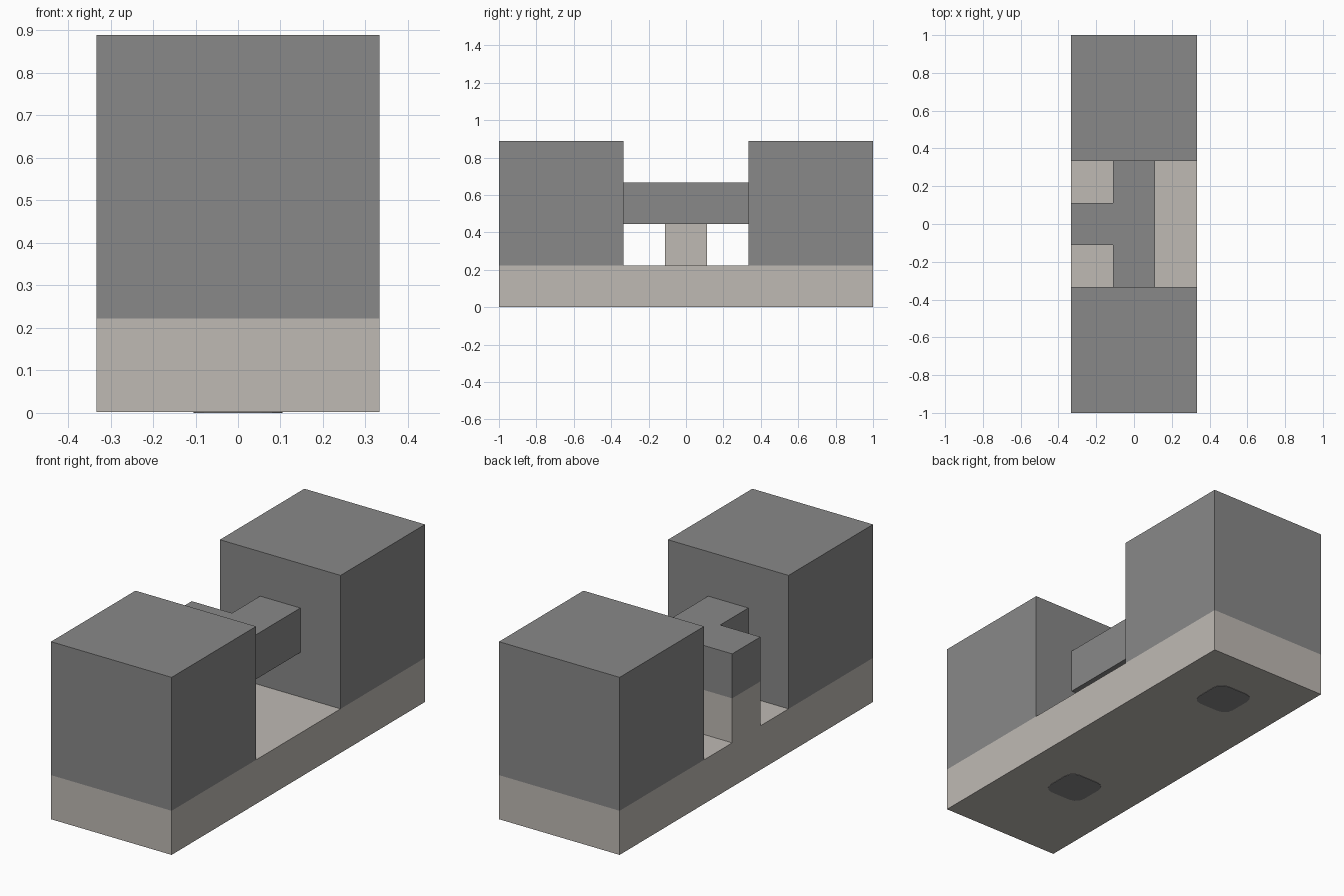
import bpy
import bmesh

cube = bpy.data.objects.get("Cube")
if cube:
    bpy.data.objects.remove(cube, do_unlink=True)

U = 2 / 9          # one grid cell
SKIN = 0.002       # thickness of the underside plates


def make_material(name, color):
    mat = bpy.data.materials.new(name)
    mat.use_nodes = True
    mat.diffuse_color = color
    mat.node_tree.nodes["Principled BSDF"].inputs["Base Color"].default_value = color
    return mat


dark = make_material("dark grey", (0.25, 0.25, 0.25, 1))
light = make_material("warm light grey", (0.52, 0.49, 0.455, 1))


def box(name, low, high, mat, round_corners=0):
    """Box between two corners, optionally with rounded vertical edges."""
    bm = bmesh.new()
    bmesh.ops.create_cube(bm, size=1)
    for v in bm.verts:
        v.co = [lo + (hi - lo) * (c + 0.5) for lo, hi, c in zip(low, high, v.co)]
    if round_corners:
        upright = [e for e in bm.edges
                   if abs(e.verts[0].co.z - e.verts[1].co.z) > SKIN / 2]
        bmesh.ops.bevel(bm, geom=upright, offset=round_corners,
                        segments=3, profile=0.5, affect='EDGES')
    mesh = bpy.data.meshes.new(name)
    bm.to_mesh(mesh)
    bm.free()
    mesh.materials.append(mat)
    obj = bpy.data.objects.new(name, mesh)
    bpy.context.collection.objects.link(obj)
    return obj


def cells(name, low, high, mat):
    return box(name, [c * U for c in low], [c * U for c in high], mat)


# Base slab
cells("base", (-1.5, -4.5, SKIN / U), (1.5, 4.5, 1), light)

# End blocks
cells("front_block", (-1.5, -4.5, 1), (1.5, -1.5, 4), dark)
cells("back_block", (-1.5, 1.5, 1), (1.5, 4.5, 4), dark)

# Bridge between the blocks, with a side arm carried by a post
cells("bridge", (-0.5, -1.5, 2), (0.5, 1.5, 3), dark)
cells("side_arm", (-1.5, -0.5, 2), (-0.5, 0.5, 3), dark)
cells("post", (-1.5, -0.5, 1), (-0.5, 0.5, 2), light)

# Rounded dark patches on the underside
for name, row in (("front_patch", -2), ("back_patch", 3)):
    half, y = 0.105, row * U
    box(name, (-half, y - half, 0), (half, y + half, SKIN), dark, round_corners=0.05)
